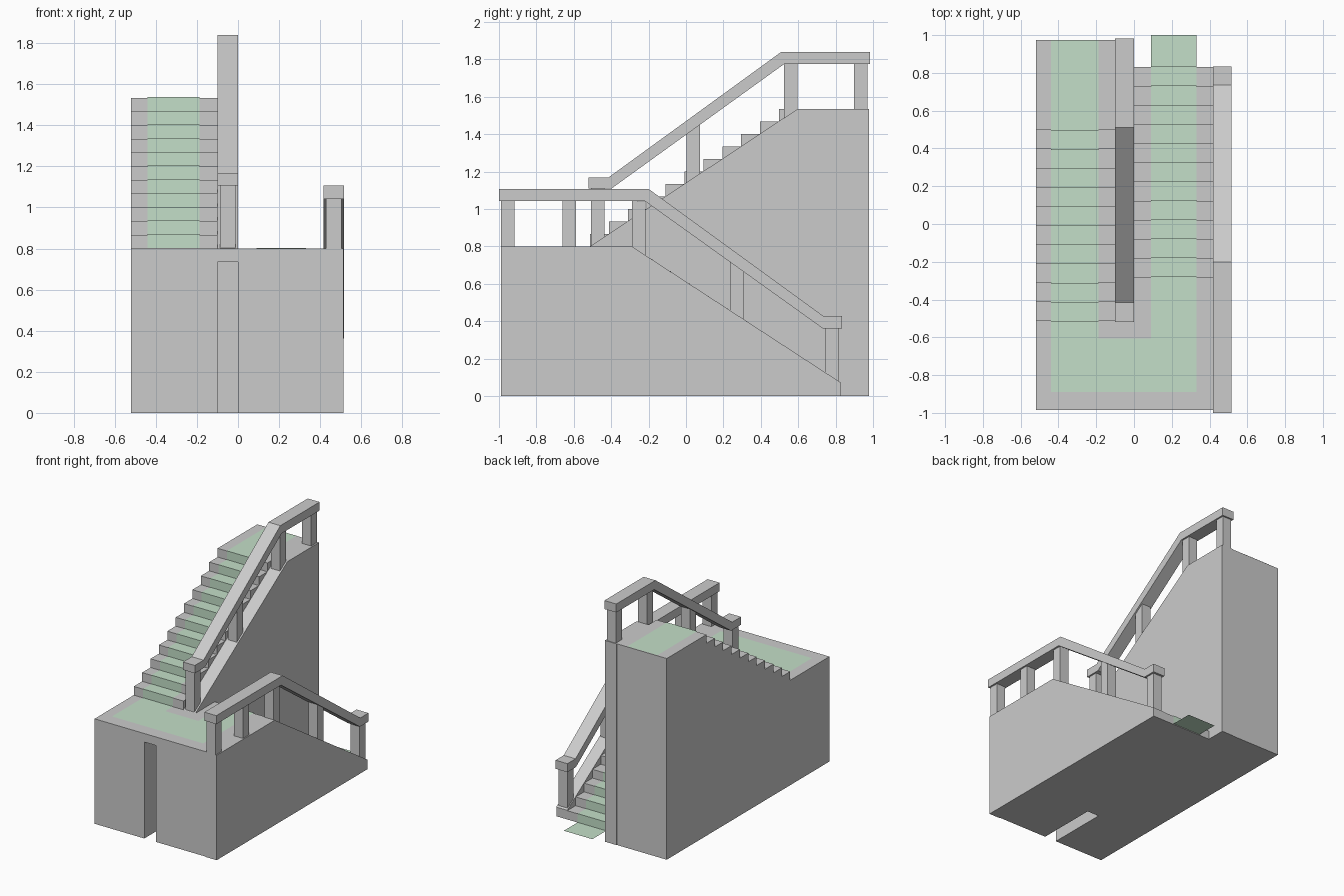
import bpy, bmesh

if "Cube" in bpy.data.objects:
    bpy.data.objects.remove(bpy.data.objects["Cube"])

RUN, RISE = 0.101, 0.0667
LAND = 0.8

green = bpy.data.materials.new("carpet_green")
green.diffuse_color = (0.55, 0.74, 0.58, 1)
green.use_nodes = True
green.node_tree.nodes["Principled BSDF"].inputs["Base Color"].default_value = green.diffuse_color


def finish(name, bm, mat=None):
    me = bpy.data.meshes.new(name)
    bm.to_mesh(me)
    bm.free()
    ob = bpy.data.objects.new(name, me)
    bpy.context.collection.objects.link(ob)
    if mat:
        me.materials.append(mat)
    return ob


def prism(name, pts, x0, x1):
    """Extrude a (y, z) outline from x0 to x1."""
    bm = bmesh.new()
    face = bm.faces.new([bm.verts.new((x0, y, z)) for y, z in pts])
    ext = bmesh.ops.extrude_face_region(bm, geom=[face])["geom"]
    bmesh.ops.translate(bm, vec=(x1 - x0, 0, 0),
                        verts=[v for v in ext if isinstance(v, bmesh.types.BMVert)])
    bmesh.ops.recalc_face_normals(bm, faces=bm.faces)
    return finish(name, bm)


def strip(name, path, x0, x1):
    """Carpet sheet following a (y, z) path, front to back."""
    bm = bmesh.new()
    rows = [[bm.verts.new((x, y, z)) for x in (x0, x1)] for y, z in path]
    for a, b in zip(rows, rows[1:]):
        bm.faces.new((a[0], a[1], b[1], b[0]))
    return finish(name, bm, green)


def line_at(path, y):
    """Height of a (y, z) polyline at y."""
    for (ya, za), (yb, zb) in zip(path, path[1:]):
        if ya <= y <= yb:
            return za + (zb - za) * (y - ya) / (yb - ya)
    return path[-1][1]


def steps(y0, z0, n, direction):
    pts = []
    for k in range(n):
        y = y0 + direction * RUN * k
        pts += [(y, z0 + RISE * k), (y, z0 + RISE * (k + 1))]
    return pts


# Stepped outlines of both flights
upper = steps(-0.513, LAND, 11, 1)
lower = steps(0.83, 0, 12, -1)
lower[-1] = (lower[-1][0], LAND)
TOP = upper[-1][1]

# Solid flights with the half landing
prism("upper_flight", [(-0.985, 0), (-0.985, LAND)] + upper + [(0.975, TOP), (0.975, 0)], -0.52, -0.1)
prism("lower_flight", lower + [(-0.985, LAND), (-0.985, 0)], 0, 0.42)
prism("landing_bridge", [(-0.985, 0.735), (-0.985, LAND), (-0.513, LAND), (-0.513, 0.735)], -0.1, 0)

# Sloped stringer walls
wall_mid = [(-0.513, LAND), (0.595, TOP), (0.978, TOP)]
wall_side = [(-0.99, LAND), (-0.29, LAND), (0.83, 0.07)]
prism("centre_stringer", [(-0.513, 0)] + wall_mid + [(0.978, 0)], -0.1, 0)
prism("side_stringer", [(-0.99, 0)] + wall_side + [(0.83, 0)], 0.42, 0.513)

# Handrails: underside and top lines
mid_low = [(-0.52, 1.108), (-0.4, 1.108), (0.525, 1.775), (0.983, 1.775)]
mid_top = [(-0.52, 1.168), (-0.415, 1.168), (0.51, 1.84), (0.983, 1.84)]
side_low = [(-1.0, 1.042), (-0.22, 1.042), (0.73, 0.362), (0.833, 0.362)]
side_top = [(-1.0, 1.107), (-0.2, 1.107), (0.735, 0.427), (0.833, 0.427)]
prism("centre_handrail", mid_low + mid_top[::-1], -0.1, 0)
prism("side_handrail", side_low + side_top[::-1], 0.417, 0.517)

# Posts between stringer and handrail
for label, wall, rail, x0, x1, spots in (
        ("centre", wall_mid, mid_low, -0.088, -0.012, (-0.508, 0.003, 0.523, 0.898)),
        ("side", wall_side, side_low, 0.428, 0.504, (-0.99, -0.66, -0.29, 0.235, 0.743))):
    for i, y in enumerate(spots):
        y2 = y + 0.073
        prism(f"{label}_post_{i + 1}",
              [(y, line_at(wall, y)), (y2, line_at(wall, y2)),
               (y2, line_at(rail, y2)), (y, line_at(rail, y))], x0, x1)

# Carpet runner over both flights and the landing
E = 0.003
up = [(-0.89, LAND + E)] + [(y - E, z + E) for y, z in upper] + [(0.972, TOP + E)]
down = [(-0.89, LAND + E)] + [(y + E, z + E) for y, z in lower[::-1]] + [(1.0, E)]
strip("upper_carpet", up, -0.44, -0.187)
strip("lower_carpet", down, 0.09, 0.33)
strip("landing_carpet", [(-0.89, LAND + E), (-0.607, LAND + E)], -0.187, 0.09)
